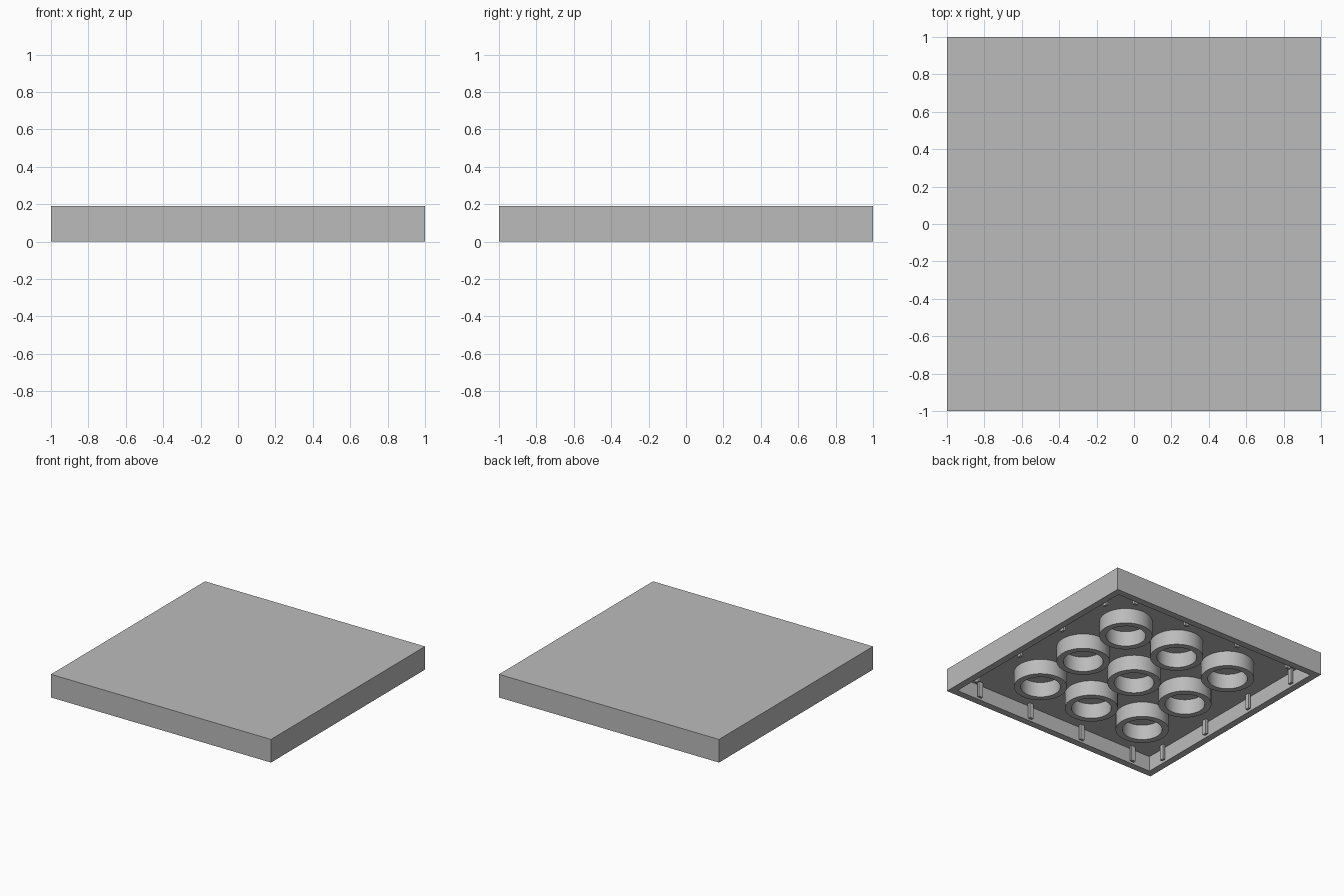
import bpy, bmesh, math
from mathutils import Matrix, Vector

old = bpy.data.objects.get("Cube")
if old:
    bpy.data.objects.remove(old, do_unlink=True)

HEIGHT, CEILING = 0.19, 0.125   # overall height, underside of the top plate
WALL = 0.08                     # side wall thickness
PITCH = 0.5                     # spacing of tubes and ribs

grey = bpy.data.materials.new("light grey plastic")
grey.use_nodes = True
grey.diffuse_color = (0.5, 0.5, 0.5, 1)
grey.node_tree.nodes["Principled BSDF"].inputs["Base Color"].default_value = (0.5, 0.5, 0.5, 1)


def finish(bm, name):
    bmesh.ops.recalc_face_normals(bm, faces=bm.faces)
    mesh = bpy.data.meshes.new(name)
    bm.to_mesh(mesh)
    bm.free()
    mesh.materials.append(grey)
    obj = bpy.data.objects.new(name, mesh)
    bpy.context.collection.objects.link(obj)
    return obj


def add_box(bm, size, centre):
    matrix = Matrix.Translation(centre) @ Matrix.Diagonal((*size, 1))
    return bmesh.ops.create_cube(bm, size=1, matrix=matrix)["verts"]


# Square shell, hollowed from below
bm = bmesh.new()
add_box(bm, (2, 2, HEIGHT), (0, 0, HEIGHT / 2))
bm.normal_update()
bottom = min(bm.faces, key=lambda f: f.calc_center_median().z)
bmesh.ops.inset_region(bm, faces=[bottom], thickness=WALL)
ceiling = bmesh.ops.extrude_discrete_faces(bm, faces=[bottom])["faces"][0]
bmesh.ops.translate(bm, verts=ceiling.verts, vec=(0, 0, CEILING))
finish(bm, "tile_shell")

# Nine tubes hanging from the ceiling, each spun from a U-shaped profile
for row in (-1, 0, 1):
    for col in (-1, 0, 1):
        bm = bmesh.new()
        points = [(0.2, CEILING), (0.2, 0), (0.15, 0), (0.15, CEILING)]
        verts = [bm.verts.new((r, 0, z)) for r, z in points]
        edges = [bm.edges.new(pair) for pair in zip(verts, verts[1:])]
        bmesh.ops.spin(bm, geom=verts + edges, cent=(0, 0, 0), axis=(0, 0, 1),
                       angle=math.tau, steps=48, use_merge=True)
        bmesh.ops.remove_doubles(bm, verts=bm.verts, dist=0.0001)
        tube = finish(bm, "underside_tube")
        tube.location = Vector((col, row, 0)) * PITCH
        bpy.ops.object.select_all(action="DESELECT")
        tube.select_set(True)
        bpy.context.view_layer.objects.active = tube
        bpy.ops.object.shade_smooth_by_angle(angle=math.radians(30))

# Four small ribs on the inside of each wall
bm = bmesh.new()
for side in range(4):
    turn = Matrix.Rotation(side * math.pi / 2, 3, "Z")
    for i in range(4):
        verts = add_box(bm, (0.036, 0.02, CEILING),
                        ((i - 1.5) * PITCH, 1 - WALL - 0.01, CEILING / 2))
        bmesh.ops.rotate(bm, verts=verts, cent=(0, 0, 0), matrix=turn)
finish(bm, "wall_ribs")
